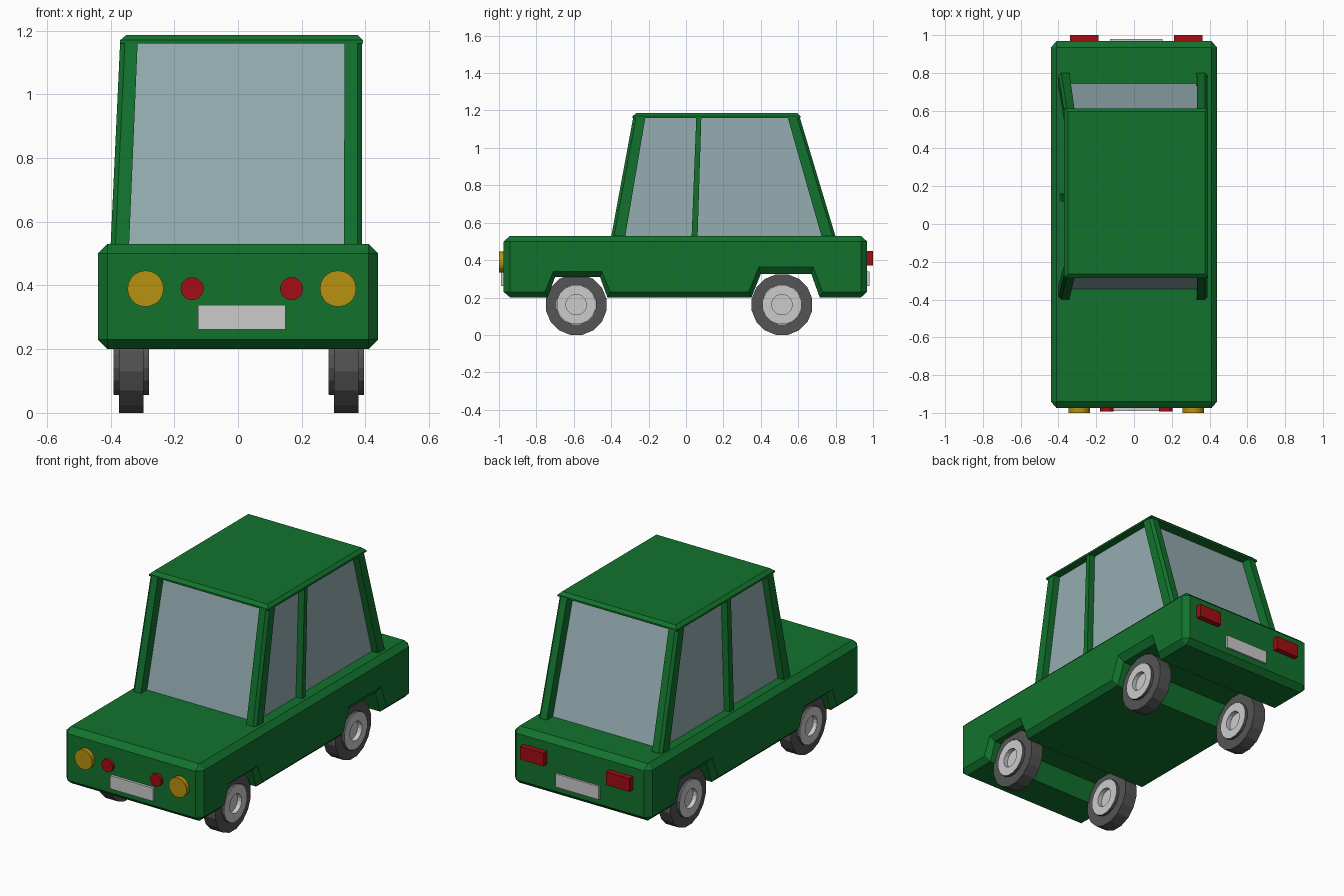
import bpy, bmesh, math

if "Cube" in bpy.data.objects:
    bpy.data.objects.remove(bpy.data.objects["Cube"])


def material(name, rgb):
    m = bpy.data.materials.new(name)
    m.diffuse_color = (*rgb, 1)
    m.use_nodes = True
    m.node_tree.nodes["Principled BSDF"].inputs["Base Color"].default_value = m.diffuse_color
    return m


GREEN = material("green_paint", (0.006, 0.17, 0.027))
GLASS = material("glass", (0.30, 0.42, 0.44))
RUBBER = material("rubber", (0.09, 0.09, 0.09))
YELLOW = material("amber", (0.48, 0.29, 0.005))
RED = material("red", (0.36, 0.004, 0.006))


def loft(name, rings, mat=None, caps=True):
    """Skin a sequence of equal-length point rings, optionally capping the ends."""
    bm = bmesh.new()
    rows = [[bm.verts.new(p) for p in ring] for ring in rings]
    n = len(rows[0])
    for a, b in zip(rows, rows[1:]):
        for i in range(n):
            j = (i + 1) % n
            bm.faces.new((a[i], a[j], b[j], b[i]))
    if caps:
        bm.faces.new(rows[0])
        bm.faces.new(rows[-1])
    bmesh.ops.remove_doubles(bm, verts=bm.verts, dist=1e-5)
    bmesh.ops.recalc_face_normals(bm, faces=bm.faces)
    mesh = bpy.data.meshes.new(name)
    bm.to_mesh(mesh)
    bm.free()
    if mat:
        mesh.materials.append(mat)
    ob = bpy.data.objects.new(name, mesh)
    bpy.context.collection.objects.link(ob)
    return ob


def rect(x0, x1, y0, y1, z):
    return [(x0, y0, z), (x1, y0, z), (x1, y1, z), (x0, y1, z)]


def box(name, x0, x1, y0, y1, z0, z1, mat=None):
    return loft(name, [rect(x0, x1, y0, y1, z0), rect(x0, x1, y0, y1, z1)], mat)


# Lower body: side profile with wheel arches, chamfered toward both sides
full = [(-.975, .23), (-.975, .50), (-.94, .53), (.935, .53), (.968, .50), (.968, .23), (.935, .20),
        (.715, .20), (.67, .326), (.40, .326), (.35, .20),
        (-.42, .20), (-.46, .31), (-.70, .31), (-.74, .20), (-.94, .20)]
side = [(-.94, .23), (-.94, .50), (-.94, .50), (.935, .50), (.935, .50), (.935, .23), (.935, .23),
        (.73, .23), (.68, .364), (.39, .364), (.335, .23),
        (-.405, .23), (-.45, .338), (-.71, .338), (-.755, .23), (-.94, .23)]
loft("body", [[(x, y, z) for y, z in prof] for x, prof in
              ((-.44, side), (-.41, full), (.41, full), (.44, side))], GREEN)

# Roof panel with chamfered rim
loft("roof", [rect(-.37, .393, -.285, .612, 1.16),
              rect(-.37, .393, -.285, .612, 1.17),
              rect(-.35, .375, -.265, .595, 1.187)], GREEN)

# Recessed window block
loft("windows", [rect(-.36, .35, -.345, .745, .525),
                 rect(-.33, .35, -.225, .55, 1.165)], GLASS)


def pillar_ring(sx, sy, x, y, w, d, z, c=.015):
    return [(x, y - sy * c, z), (x - sx * c, y, z), (x - sx * w, y, z),
            (x - sx * w, y - sy * d, z), (x, y - sy * d, z)]


# Corner pillars: the left side leans in, the right side is upright
BASE_X, TOP_X = {-1: -.40, 1: .39}, {-1: -.37, 1: .39}
BASE_Y, TOP_Y = {-1: -.40, 1: .80}, {-1: -.282, 1: .608}
for sx, sn in ((-1, "left"), (1, "right")):
    for sy, en in ((-1, "front"), (1, "rear")):
        loft(f"{en}_{sn}_pillar",
             [pillar_ring(sx, sy, BASE_X[sx], BASE_Y[sy], .058, .075, .525),
              pillar_ring(sx, sy, TOP_X[sx], TOP_Y[sy], .055, .065, 1.165)], GREEN)

# Door pillars
loft("left_door_pillar", [rect(-.395, -.34, .125, .165, .525),
                          rect(-.368, -.31, .115, .15, 1.165)], GREEN)
loft("right_door_pillar", [rect(.335, .388, .03, .062, .525),
                           rect(.335, .388, .055, .082, 1.165)], GREEN)


def x_circle(x, y, z, r, n=16):
    return [(x, y + r * math.sin((i + .5) * math.tau / n), z - r * math.cos((i + .5) * math.tau / n))
            for i in range(n)]


# Wheels: stepped tyre and rim with a recessed hub on both faces
R = .165
CZ = R * math.cos(math.pi / 16)
for cx, sn in ((-.335, "left"), (.34, "right")):
    for cy, en in ((-.587, "front"), (.513, "rear")):
        tyre = [(-.055, .107), (-.039, .107), (-.039, R), (.039, R), (.039, .107), (.055, .107)]
        rim = [(-.03, .055), (-.056, .055), (-.056, .106), (.056, .106), (.056, .055), (.03, .055)]
        loft(f"{en}_{sn}_tyre", [x_circle(cx + x, cy, CZ, r) for x, r in tyre], RUBBER, caps=False)
        loft(f"{en}_{sn}_rim", [x_circle(cx + x, cy, CZ, r) for x, r in rim])


def lamp(name, x, r, y0, mat, n=20):
    ring = [(r * math.cos(i * math.tau / n), r * math.sin(i * math.tau / n)) for i in range(n)]
    loft(name, [[(x + a, y, .39 + b) for a, b in ring] for y in (y0, -.96)], mat)


# Front and rear lights, placed about a slightly offset centre line
MID = .012
for s, sn in ((-1, "left"), (1, "right")):
    lamp(f"{sn}_headlight", MID + s * .302, .057, -1.0, YELLOW)
    lamp(f"{sn}_indicator", MID + s * .156, .036, -.993, RED)
    c = MID + s * .276
    box(f"{sn}_tail_light", c - .075, c + .075, .955, 1.0, .372, .448, RED)

# Blank number plates
box("front_plate", MID - .137, MID + .137, -.99, -.96, .262, .338)
box("rear_plate", MID - .139, MID + .139, .955, .98, .262, .338)
